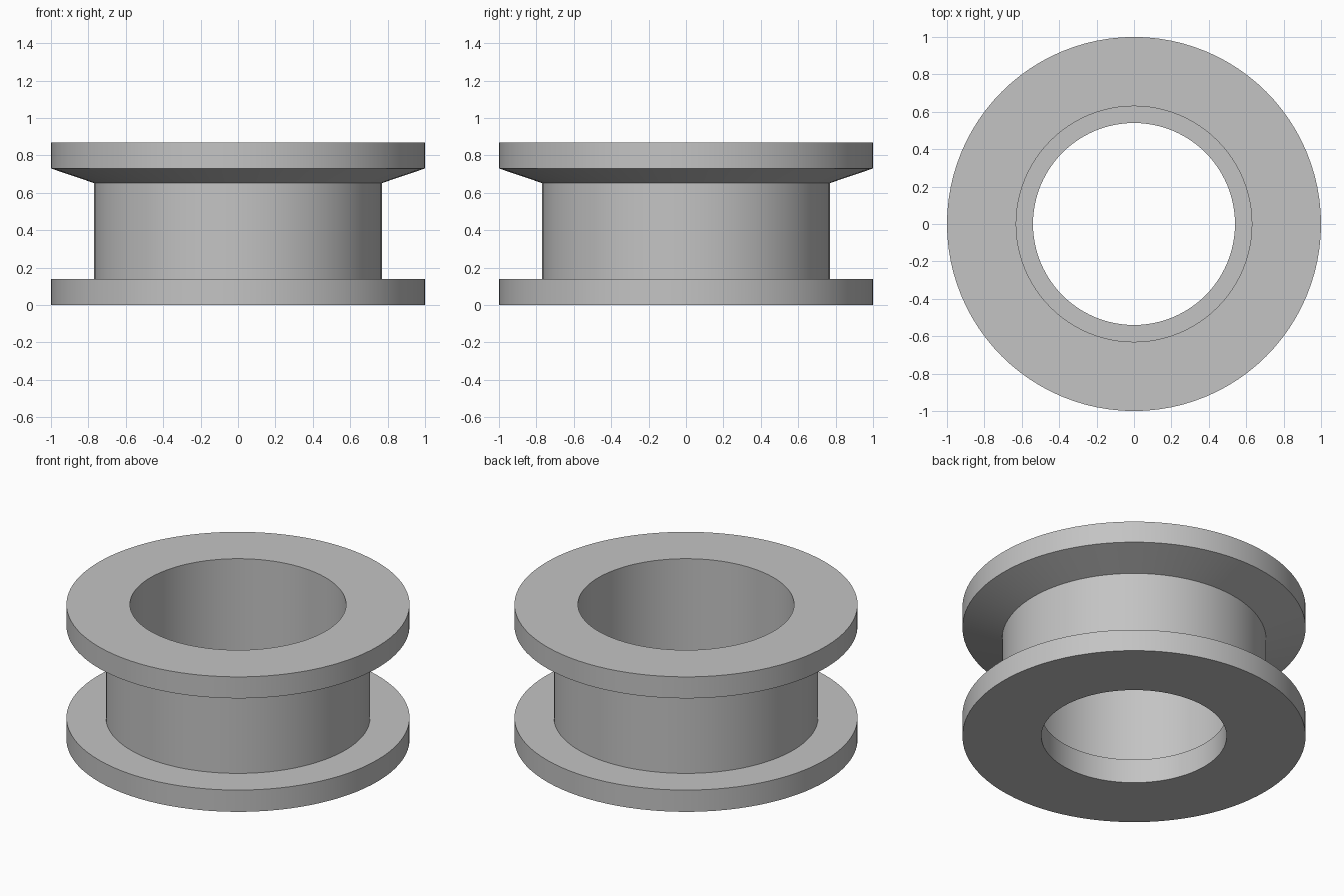
import bpy
import bmesh
from math import radians, tau
from mathutils import Vector

cube = bpy.data.objects.get("Cube")
if cube:
    bpy.data.objects.remove(cube, do_unlink=True)

SEGMENTS = 96

# Plain grey for the whole part
grey = bpy.data.materials.new("plain_grey")
grey.use_nodes = True
colour = (0.55, 0.55, 0.55, 1)
grey.diffuse_color = colour
grey.node_tree.nodes["Principled BSDF"].inputs["Base Color"].default_value = colour

# Half section as (radius, height), closed loop
section = [
    (0.54, 0), (1, 0), (1, 0.14),            # lower flange
    (0.77, 0.14), (0.77, 0.652),             # waist
    (1, 0.73), (1, 0.868),                   # tapered upper flange
    (0.63, 0.868), (0.63, 0.155),            # wide bore
    (0.54, 0.155),                           # step to the narrow bore
]

# Revolve the section around the z axis
bm = bmesh.new()
verts = [bm.verts.new((r, 0, z)) for r, z in section]
edges = [bm.edges.new((v, verts[i - 1])) for i, v in enumerate(verts)]
bmesh.ops.spin(bm, geom=verts + edges, cent=Vector(), axis=Vector((0, 0, 1)),
               angle=tau, steps=SEGMENTS, use_merge=True)
bmesh.ops.remove_doubles(bm, verts=bm.verts[:], dist=1e-4)
bmesh.ops.recalc_face_normals(bm, faces=bm.faces[:])
mesh = bpy.data.meshes.new("flanged_bushing")
bm.to_mesh(mesh)
bm.free()

bushing = bpy.data.objects.new("flanged_bushing", mesh)
bpy.context.collection.objects.link(bushing)
mesh.materials.append(grey)

# Smooth walls with crisp rims
bpy.ops.object.select_all(action="DESELECT")
bushing.select_set(True)
bpy.context.view_layer.objects.active = bushing
bpy.ops.object.shade_smooth_by_angle(angle=radians(15))
